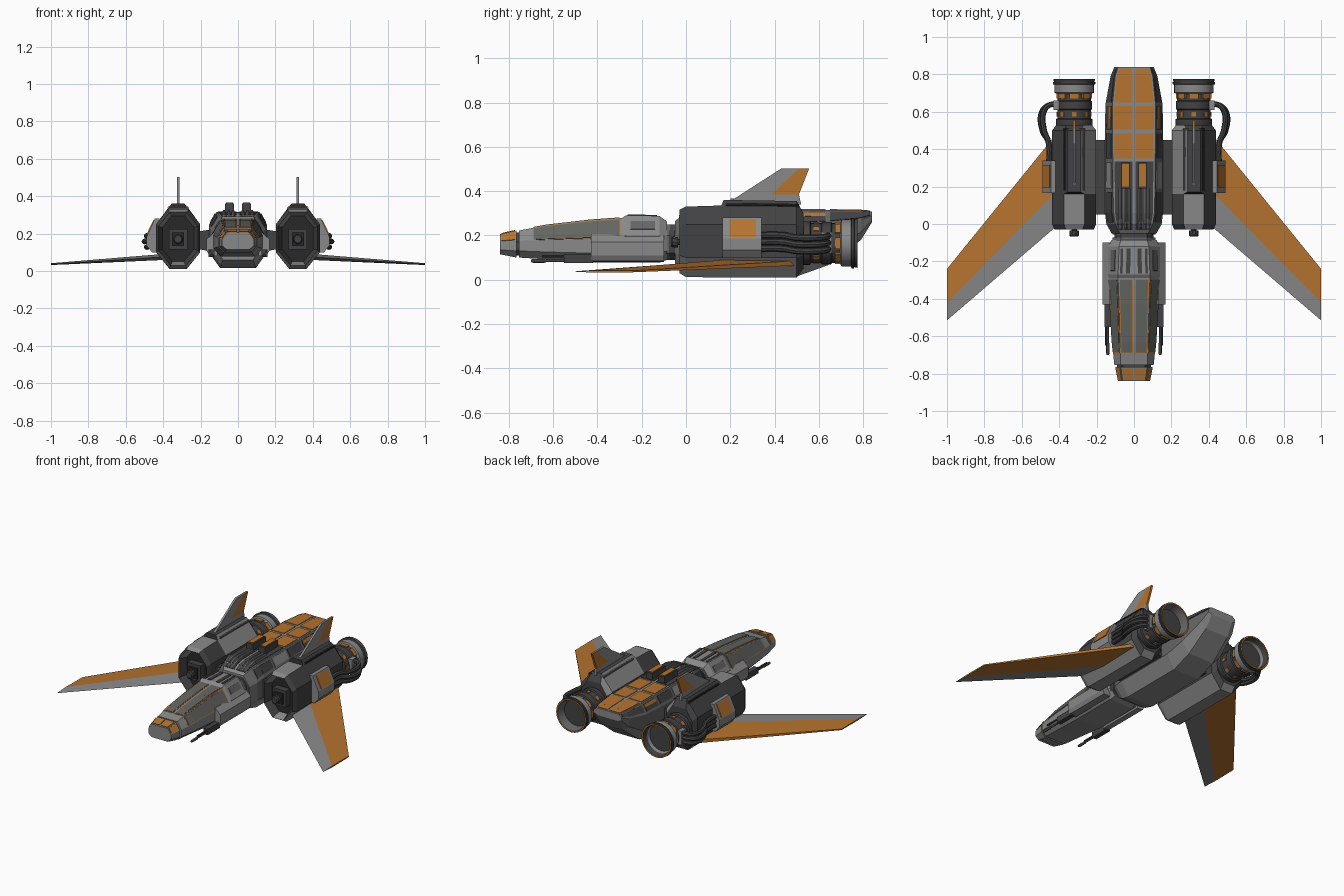
import bpy, bmesh, math
from mathutils import Vector, Matrix

if "Cube" in bpy.data.objects:
    bpy.data.objects.remove(bpy.data.objects["Cube"])

def mat(name, r, g, b):
    m = bpy.data.materials.new(name)
    m.diffuse_color = (r, g, b, 1)
    m.use_nodes = True
    m.node_tree.nodes["Principled BSDF"].inputs["Base Color"].default_value = m.diffuse_color
    return m

GRAY = mat("hull_gray", .25, .25, .25)
MID = mat("mid_gray", .13, .13, .13)
DARK = mat("dark_metal", .055, .055, .058)
BLACK = mat("black_recess", .022, .022, .022)
ORANGE = mat("orange_paint", .46, .17, .028)
GLASS = mat("canopy_glass", .125, .13, .12)

def finish(name, bm, rule, smooth=False, s=1):
    """Write a bmesh to an object; rule is a material or f(centre, normal)."""
    bmesh.ops.recalc_face_normals(bm, faces=bm.faces)
    used = []
    for f in bm.faces:
        m = rule
        if not isinstance(rule, bpy.types.Material):
            c, n = f.calc_center_median(), f.normal.copy()
            c.x *= s
            n.x *= s
            m = rule(c, n)
        if m not in used:
            used.append(m)
        f.material_index = used.index(m)
    me = bpy.data.meshes.new(name)
    bm.to_mesh(me)
    bm.free()
    for m in used:
        me.materials.append(m)
    if smooth:
        me.shade_smooth()
        me.set_sharp_from_angle(angle=math.radians(35))
    ob = bpy.data.objects.new(name, me)
    bpy.context.collection.objects.link(ob)
    return ob

def prism(name, a, b, rule, s=1):
    """Join two matching polygons into a closed solid."""
    bm = bmesh.new()
    va, vb = [[bm.verts.new((p[0] * s, p[1], p[2])) for p in q] for q in (a, b)]
    n = len(a)
    bm.faces.new(va)
    bm.faces.new(vb)
    for i in range(n):
        j = (i + 1) % n
        bm.faces.new((va[i], va[j], vb[j], vb[i]))
    return finish(name, bm, rule, s=s)

def box(name, x0, x1, y0, y1, z0, z1, rule, s=1):
    q = [(x0, y0), (x1, y0), (x1, y1), (x0, y1)]
    return prism(name, [(*p, z0) for p in q], [(*p, z1) for p in q], rule, s)

def octagon(sec):
    y, hw, zb, zt, tw, bw, z1, z2 = sec
    half = [(bw, zb), (hw, z1), (hw, z2), (tw, zt)]
    return [Vector((x, y, z)) for x, z in half + [(-x, z) for x, z in half[::-1]]]

def loft(name, secs, rule, dx=0, s=1, intake=0):
    bm = bmesh.new()
    rings = [[bm.verts.new((s * (p.x + dx), p.y, p.z)) for p in octagon(q)] for q in secs]
    front = bm.faces.new(rings[0])
    bm.faces.new(rings[-1])
    for a, b in zip(rings, rings[1:]):
        for i in range(8):
            j = (i + 1) % 8
            bm.faces.new((a[i], a[j], b[j], b[i]))
    if intake:
        bmesh.ops.recalc_face_normals(bm, faces=bm.faces)
        bmesh.ops.inset_region(bm, faces=[front], thickness=.022)
        bmesh.ops.translate(bm, verts=front.verts, vec=(0, intake, 0))
    return finish(name, bm, rule, s=s)

def surf(secs, y, i, f):
    """Point on a loft at station y, fraction f along octagon edge i."""
    for a, b in zip(secs, secs[1:]):
        if a[0] <= y <= b[0]:
            t = (y - a[0]) / (b[0] - a[0])
            pa, pb = octagon(a), octagon(b)
            return pa[i].lerp(pb[i], t).lerp(pa[i + 1].lerp(pb[i + 1], t), f)

def panel(name, secs, y0, y1, i, f0, f1, m, dx=0, t=.004):
    """Thin plates lying on a loft, on both sides of the ship."""
    ys = [y0] + [q[0] for q in secs if y0 < q[0] < y1] + [y1]
    for a, b in zip(ys, ys[1:]):
        q = [surf(secs, a, i, f0), surf(secs, a, i, f1), surf(secs, b, i, f1), surf(secs, b, i, f0)]
        n = (q[2] - q[0]).cross(q[3] - q[1]).normalized() * t
        d = Vector((dx, 0, 0))
        for s in (1, -1):
            prism(name, [p + d + n for p in q], [p + d - n for p in q], m, s)

def lathe(name, prof, x, z, rule, seg=28):
    """Turn (radius, y) points around an axis along y."""
    bm = bmesh.new()
    rings = [[bm.verts.new((x + r * math.cos(a), y, z + r * math.sin(a)))
              for a in (2 * math.pi * k / seg for k in range(seg))] for r, y in prof]
    for a, b in zip(rings, rings[1:]):
        for i in range(seg):
            j = (i + 1) % seg
            bm.faces.new((a[i], a[j], b[j], b[i]))
    bm.faces.new(rings[0])
    bm.faces.new(rings[-1])
    return finish(name, bm, rule, True)

def pipe(name, pts, r, m, s):
    cu = bpy.data.curves.new(name, 'CURVE')
    cu.dimensions, cu.bevel_depth, cu.bevel_resolution, cu.resolution_u = '3D', r, 2, 6
    sp = cu.splines.new('BEZIER')
    sp.bezier_points.add(len(pts) - 1)
    for bp, p in zip(sp.bezier_points, pts):
        bp.co = (p[0] * s, p[1], p[2])
        bp.handle_left_type = bp.handle_right_type = 'AUTO'
    tmp = bpy.data.objects.new(name, cu)
    bm = bmesh.new()
    bm.from_mesh(tmp.to_mesh())
    bpy.data.objects.remove(tmp)
    finish(name, bm, m, True)

# Stations: y, half width, bottom, top, top half width, bottom half width, shoulders
NOSE = [(-.84, .085, .115, .205, .06, .06, .135, .17), (-.765, .1, .1, .222, .07, .07, .13, .175)]
COCKPIT = [(-.755, .105, .1, .222, .072, .075, .13, .175), (-.63, .118, .092, .245, .075, .08, .125, .18),
           (-.43, .13, .077, .268, .08, .09, .12, .185), (-.29, .14, .077, .278, .085, .09, .12, .19),
           (-.27, .14, .077, .291, .085, .09, .12, .2), (-.12, .14, .077, .288, .08, .09, .12, .2),
           (-.085, .12, .09, .262, .07, .08, .13, .2)]
BODY = [(-.05, .12, .06, .265, .075, .08, .12, .2), (0, .148, .03, .3, .1, .09, .1, .22),
        (.06, .155, .015, .312, .11, .095, .1, .235), (.5, .155, .015, .315, .115, .095, .1, .245),
        (.64, .153, .065, .315, .115, .095, .13, .25), (.79, .125, .18, .312, .1, .085, .215, .27),
        (.84, .105, .26, .308, .085, .08, .27, .29)]
POD = [(-.03, .105, .03, .315, .045, .04, .11, .24), (0, .118, .012, .33, .055, .045, .1, .25),
       (.16, .118, .01, .335, .055, .045, .1, .25), (.17, .118, .01, .36, .035, .045, .1, .25),
       (.5, .118, .01, .355, .035, .045, .1, .25), (.53, .095, .05, .3, .05, .045, .11, .23)]

# Nose, cockpit and neck
loft("nose_cap", NOSE, GRAY)
loft("nose_joint", [(-.77, .092, .11, .212, .06, .07, .135, .17), (-.75, .092, .11, .212, .06, .07, .135, .17)], DARK)
panel("nose_top_panel", NOSE, -.833, -.772, 3, .05, .46, ORANGE)
panel("nose_side_panel", NOSE, -.833, -.772, 2, .1, .9, ORANGE)
loft("cockpit_hull", COCKPIT, GRAY)
for edge, lo, hi in ((2, .04, .92), (3, .05, .43)):
    panel("canopy_trim", COCKPIT, -.69, -.295, edge, lo - .03, hi + .03, ORANGE, t=.002)
    panel("canopy_glass", COCKPIT, -.685, -.3, edge, lo, hi, GLASS)
panel("rear_deck_slot", COCKPIT, -.265, -.13, 3, .06, .14, DARK)
panel("rear_deck_slot", COCKPIT, -.265, -.13, 3, .25, .38, DARK)
panel("rear_side_slot", COCKPIT, -.25, -.14, 2, .3, .7, MID)
for k, y in enumerate((-.095, -.075, -.055)):
    w = .115 - .012 * (k % 2)
    loft("neck_ring", [(y, w, .09, .25, .07, .07, .12, .2), (y + .022, w, .09, .25, .07, .07, .12, .2)], DARK if k % 2 else MID)

# Main body with roof panels
loft("main_body", BODY, lambda c, n: MID if n.z > -.2 and abs(n.x) > .3 else GRAY)
for a, b in ((.35, .485), (.505, .63), (.65, .83)):
    panel("roof_panel", BODY, a, b, 3, .04, .46, ORANGE)
    panel("roof_edge_panel", BODY, a, b, 2, .2, .85, DARK)
panel("roof_edge_stripe", BODY, .51, .63, 2, .55, .8, ORANGE, t=.0048)
panel("roof_bay", BODY, -.03, .335, 3, .04, .46, DARK)
panel("shoulder_bay", BODY, .01, .17, 2, .2, .85, DARK)
panel("shoulder_bay", BODY, .19, .33, 2, .2, .85, GRAY)

for s in (1, -1):
    # Roof conduits and vents
    for x in (.025, .05, .075):
        pipe("roof_conduit", [(x, -.03, .285), (x, .05, .315), (x, .19, .317)], .007, GRAY, s)
    box("roof_vent", .022, .07, .19, .33, .3, .36, DARK, s)
    box("roof_vent_cap", .028, .064, .2, .32, .358, .366, ORANGE, s)
    # Cockpit cheek fairing and gun
    ck = [(.11, .08), (.155, .085), (.168, .11), (.168, .17), (.13, .205), (.11, .205)]
    prism("cheek_fairing", [(x, -.43, z) for x, z in ck], [(x, -.1, z) for x, z in ck], GRAY, s)
    lathe("gun_barrel", [(.006, -.7), (.009, -.69), (.009, -.64), (.006, -.63), (.006, -.42)], .14 * s, .085, DARK, 10)
    lathe("gun_barrel", [(.006, -.65), (.006, -.42)], .15 * s, .105, DARK, 10)
    box("gun_mount", .125, .158, -.55, -.42, .075, .115, DARK, s)
    # Strut between body and engine pod
    st = [(.13, .1), (.22, .12), (.22, .21), (.13, .225)]
    prism("pod_strut", [(x, .05, z) for x, z in st], [(x, .45, z) for x, z in st], DARK, s)

    # Engine pod
    def pod_color(c, n):
        if n.y < -.8:
            return BLACK if c.y > .0 else DARK
        if n.z < -.5 or (n.z > .8 and c.y < .17) or (n.z > .3 and n.x < -.2 and c.y > .16):
            return GRAY
        return DARK
    loft("engine_pod", POD, pod_color, .32, s, intake=.06)
    X = .32 * s
    box("intake_block", .27, .37, -.015, .04, .115, .225, DARK, s)
    box("intake_core", .288, .352, -.03, .0, .135, .205, BLACK, s)
    lathe("intake_probe", [(.025, -.05), (.025, -.035), (.015, -.035), (.015, .02)], X, .17, DARK, 10)
    lathe("probe_tip", [(.02, -.068), (.026, -.06), (.026, -.05)], X, .17, DARK, 10)
    for x in (.27, .285, .355, .37):
        pipe("pod_rod", [(x, .18, .338), (x, .35, .338), (x, .51, .335)], .007, BLACK if x > .3 else MID, s)

    # Side box with sloped painted hatch, and fuel pipes
    bx = [(.42, .1), (.46, .1), (.488, .135), (.488, .185), (.445, .28), (.42, .28)]
    prism("side_box", [(x, .165, z) for x, z in bx], [(x, .34, z) for x, z in bx], GRAY, s)
    h = [(.4845, .193), (.4485, .272), (.4515, .2745), (.4905, .193)]
    prism("side_hatch", [(x, .195, z) for x, z in h], [(x, .315, z) for x, z in h], ORANGE, s)
    for z, e in ((.2, 0), (.17, .02), (.14, .0)):
        pipe("fuel_pipe", [(.455, .3, z), (.458, .44, z), (.48 + e / 2, .5, z - .01), (.482 + e / 2, .6, z - .01),
                           (.455, .635, z - .005), (.4, .64, z)], .015, DARK, s)
    box("pipe_bracket", .4, .43, .61, .66, .12, .215, GRAY, s)

    # Engine barrel and nozzle
    lathe("engine_barrel", [(.085, .5), (.098, .53), (.098, .56), (.09, .565), (.09, .61), (.096, .615),
                            (.096, .655), (.09, .66), (.09, .72)], X, .165, DARK)
    lathe("engine_nozzle", [(.09, .695), (.106, .702), (.106, .745), (.114, .748), (.114, .758), (.108, .76),
                            (.112, .775), (.102, .775), (.094, .74), (.082, .7)], X, .165,
          lambda c, n: DARK if .744 < c.y < .7745 and (c - Vector((X * s, c.y, .165))).length > .1
          else ORANGE if c.y > .774 else MID if n.y > .9 or c.y > .715 and (c - Vector((X * s, c.y, .165))).length < .1 else GRAY)
    for k in range(8):
        rot = Matrix.Rotation(math.pi * k / 4, 3, 'Y')
        for nm, w, y0, y1, r in (("barrel_tab", .012, .575, .6, .09), ("nozzle_tab", .026, .672, .698, .091)):
            q = [(-w, y0), (w, y0), (w, y1), (-w, y1)]
            a, b = [[rot @ Vector((x, y, r + d)) + Vector((.32, 0, .165)) for x, y in q] for d in (-.004, .004)]
            prism(nm, a, b, ORANGE, s)

    # Wing: gray leading band, orange main area
    def wing(x, le, band, te, z, t):
        return [(x, le, z), (x, band, z + t), (x, te, z + t * .7), (x, te, z - t * .7), (x, band, z - t)]
    root, tip = wing(.4, .0, .19, .5, .075, .016), wing(1, -.515, -.42, -.24, .037, .005)
    prism("wing_leading_band", [root[i] for i in (0, 1, 4)], [tip[i] for i in (0, 1, 4)], GRAY, s)
    prism("wing_main", root[1:], tip[1:], ORANGE, s)

    # Tail fin with orange rear strip
    f1 = [(.17, .335), (.43, .502), (.51, .502), (.385, .385), (.51, .385), (.52, .34)]
    f2 = [(.385, .385), (.51, .502), (.556, .502), (.51, .385)]
    for nm, f, m in (("tail_fin", f1, GRAY), ("tail_fin_strip", f2, ORANGE)):
        prism(nm, [(.313, y, z) for y, z in f], [(.327, y, z) for y, z in f], m, s)
